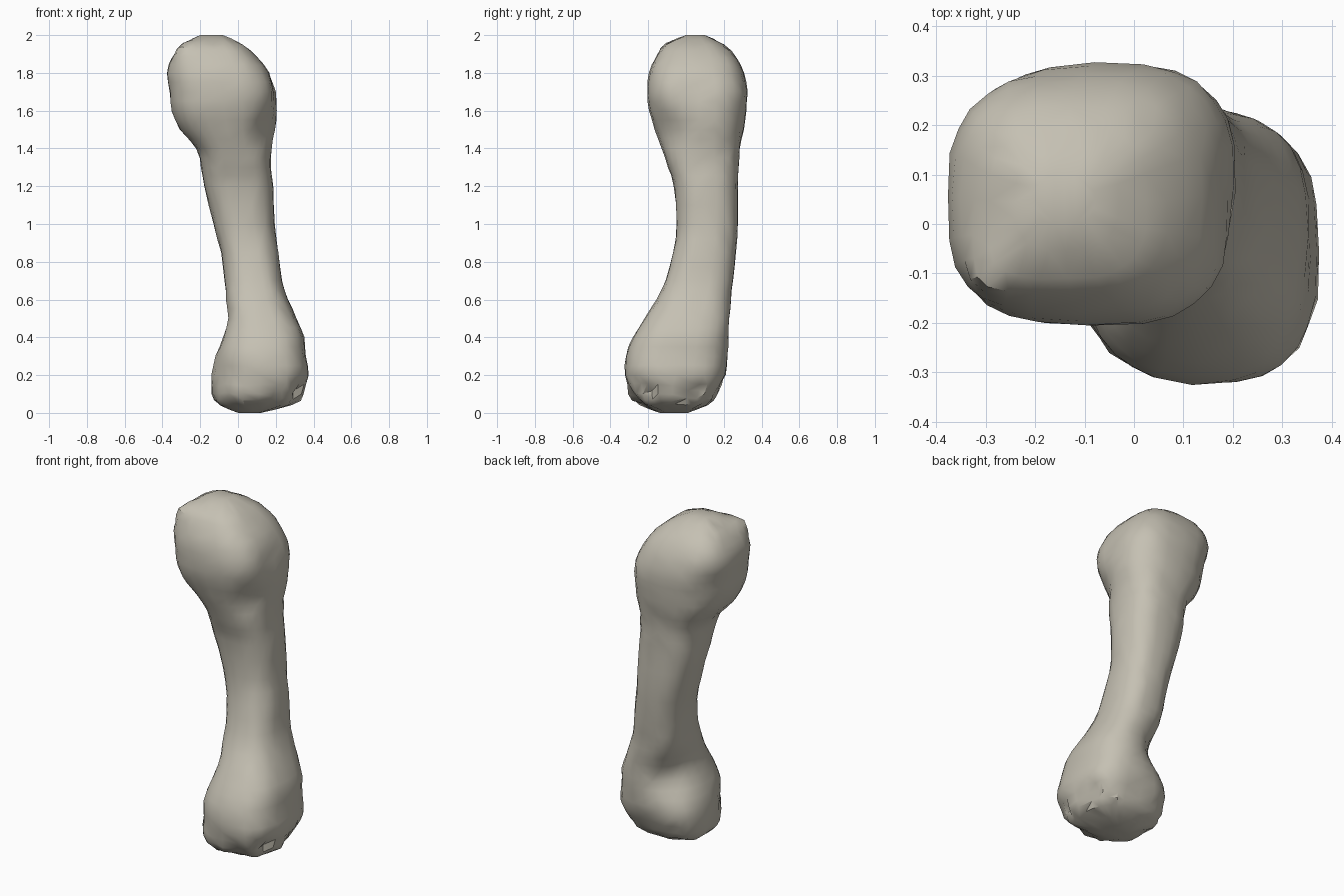
import bpy
import bmesh
import math
import random
from mathutils import Vector

random.seed(4)
old = bpy.data.objects.get("Cube")
if old:
    bpy.data.objects.remove(old, do_unlink=True)

SIDES = 28   # points around each cross-section
STEPS = 2    # rings between neighbouring sections

# Bone sections: height, x min, x max, y min, y max
sections = [
    (0.00, 0.00, 0.12, -0.14, 0.01),
    (0.045, -0.10, 0.29, -0.25, 0.12),
    (0.10, -0.14, 0.345, -0.31, 0.165),
    (0.20, -0.145, 0.375, -0.325, 0.21),
    (0.30, -0.12, 0.36, -0.32, 0.225),
    (0.40, -0.08, 0.35, -0.28, 0.23),
    (0.50, -0.055, 0.31, -0.22, 0.235),
    (0.60, -0.065, 0.265, -0.155, 0.24),
    (0.70, -0.07, 0.235, -0.11, 0.25),
    (0.85, -0.09, 0.215, -0.07, 0.265),
    (1.00, -0.13, 0.195, -0.05, 0.275),
    (1.20, -0.18, 0.185, -0.065, 0.275),
    (1.30, -0.195, 0.175, -0.095, 0.28),
    (1.40, -0.22, 0.18, -0.13, 0.285),
    (1.50, -0.31, 0.20, -0.165, 0.305),
    (1.60, -0.355, 0.21, -0.195, 0.32),
    (1.70, -0.365, 0.205, -0.205, 0.327),
    (1.80, -0.378, 0.165, -0.195, 0.307),
    (1.88, -0.35, 0.105, -0.16, 0.27),
    (1.95, -0.29, 0.025, -0.11, 0.20),
    (2.00, -0.20, -0.08, 0.00, 0.10),
]

# Hollows and bumps: centre, radius, push vector
dents = [
    ((-0.02, 0.18, 0.42), 0.13, (0.045, -0.04, 0)),      # groove above the lower knuckle
    ((-0.08, -0.24, 0.18), 0.14, (0.035, 0.03, 0)),      # cut lower corner
    ((0.17, -0.10, 1.50), 0.13, (-0.035, 0.03, 0)),      # hollow under the head
    ((0.19, 0.02, 1.70), 0.07, (-0.02, 0.01, 0)),        # pit on the head
    ((-0.29, 0.26, 1.62), 0.15, (0.03, -0.015, 0)),      # flattened back of the head
    ((-0.28, -0.10, 1.92), 0.07, (-0.025, -0.02, 0.02)), # small knob on the head
    ((0.33, -0.22, 0.11), 0.06, (-0.035, 0.02, 0.01)),   # chips at the lower end
    ((0.35, 0.05, 0.09), 0.06, (-0.03, 0, 0.02)),
    ((0.20, -0.30, 0.08), 0.06, (0, 0.03, 0.02)),
]


def blend(a, b, c, d, t):
    """Smooth interpolation between b and c."""
    return 0.5 * (2 * b + (c - a) * t + (2 * a - 5 * b + 4 * c - d) * t * t
                  + (3 * b - a - 3 * c + d) * t ** 3)


def bone_rings():
    last = len(sections) - 1
    for i in range(last):
        four = [sections[max(0, min(last, i + k))] for k in (-1, 0, 1, 2)]
        for s in range(STEPS):
            yield [blend(*col, s / STEPS) for col in zip(*four)]
    yield sections[last]


def ring_points(z, x0, x1, y0, y1):
    # the ends are squarer than the shaft
    power = 2.4 + 0.5 * min(1, abs(z - 0.9) / 0.7)
    for k in range(SIDES):
        a = 2 * math.pi * k / SIDES
        c, s = math.cos(a), math.sin(a)
        px = math.copysign(abs(c) ** (2 / power), c)
        py = math.copysign(abs(s) ** (2 / power), s)
        p = Vector(((x0 + x1) / 2 + px * (x1 - x0) / 2,
                    (y0 + y1) / 2 + py * (y1 - y0) / 2, z))
        move = Vector()
        for centre, radius, push in dents:
            d = (p - Vector(centre)).length / radius
            move += Vector(push) * math.exp(-d * d)
        # worn surface, roughest at the lower end
        rough = 0.007 if 0.03 < z < 0.17 else 0.0025
        if 0.01 < z < 1.99:
            move += Vector([random.uniform(-rough, rough) for _ in range(3)])
        p += move
        p.z = min(2.0, max(0.0, p.z))
        yield p


# Bone surface
bm = bmesh.new()
rings = [[bm.verts.new(p) for p in ring_points(*r)] for r in bone_rings()]
for low, high in zip(rings, rings[1:]):
    for k in range(SIDES):
        n = (k + 1) % SIDES
        bm.faces.new((low[k], low[n], high[n], high[k]))
bm.faces.new(rings[0][::-1])
bm.faces.new(rings[-1])
bmesh.ops.triangulate(bm, faces=bm.faces[:])
bmesh.ops.recalc_face_normals(bm, faces=bm.faces[:])
mesh = bpy.data.meshes.new("bone")
bm.to_mesh(mesh)
bm.free()
bone = bpy.data.objects.new("bone", mesh)
bpy.context.collection.objects.link(bone)

# Bone colour
colour = (0.56, 0.53, 0.45, 1)
mat = bpy.data.materials.new("bone_beige")
mat.use_nodes = True
mat.diffuse_color = colour
mat.node_tree.nodes["Principled BSDF"].inputs["Base Color"].default_value = colour
mesh.materials.append(mat)

bpy.ops.object.select_all(action="DESELECT")
bone.select_set(True)
bpy.context.view_layer.objects.active = bone
bpy.ops.object.shade_smooth_by_angle(angle=math.radians(35))
